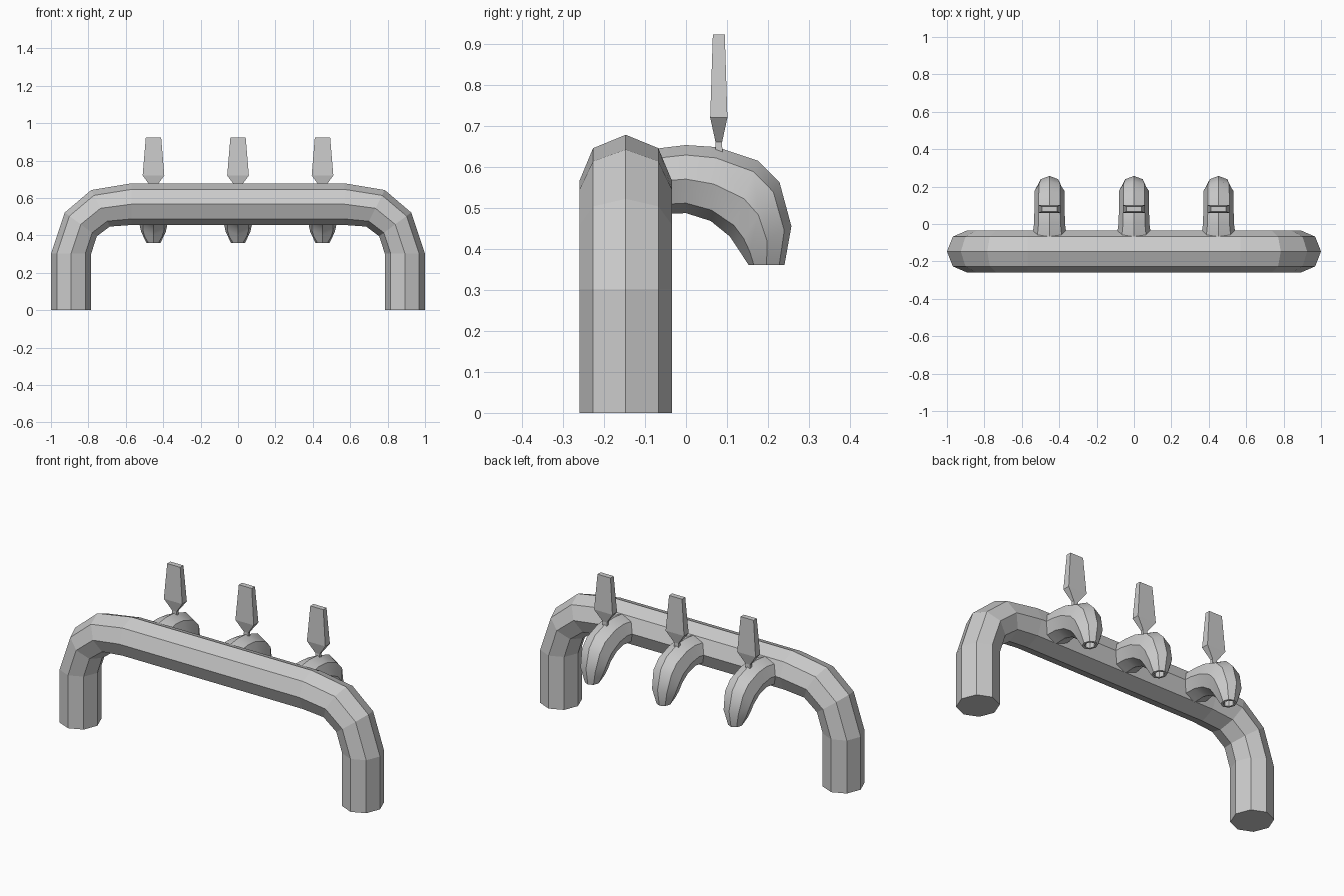
import bpy, bmesh, math
from mathutils import Vector

if "Cube" in bpy.data.objects:
    bpy.data.objects.remove(bpy.data.objects["Cube"])


def loft(name, rings, cap_start=True, cap_end=True, smooth=False):
    """Skin a list of equal-length vertex rings into one object."""
    bm = bmesh.new()
    rows = [[bm.verts.new(p) for p in ring] for ring in rings]
    n = len(rows[0])
    for a, b in zip(rows, rows[1:]):
        for i in range(n):
            j = (i + 1) % n
            bm.faces.new((a[i], a[j], b[j], b[i]))
    if cap_start:
        bm.faces.new(rows[0])
    if cap_end:
        bm.faces.new(rows[-1])
    bmesh.ops.recalc_face_normals(bm, faces=bm.faces[:])
    mesh = bpy.data.meshes.new(name)
    bm.to_mesh(mesh)
    bm.free()
    obj = bpy.data.objects.new(name, mesh)
    bpy.context.collection.objects.link(obj)
    if smooth:
        bpy.ops.object.select_all(action='DESELECT')
        obj.select_set(True)
        bpy.context.view_layer.objects.active = obj
        bpy.ops.object.shade_smooth_by_angle(angle=math.radians(30))
    return obj


def octagon(p, q, side):
    """Eight-sided ring between opposite points p and q, with a sideways radius vector."""
    p, q, side = Vector(p), Vector(q), Vector(side)
    c, h = (p + q) / 2, (p - q) / 2
    return [c + h * math.cos(k * math.pi / 4) + side * math.sin(k * math.pi / 4)
            for k in range(8)]


# Bent main pipe: (outer x, outer z, inner x, inner z) for one half, mirrored
half = [(1.0, 0.0, 0.785, 0.0), (1.0, 0.302, 0.785, 0.302),
        (0.926, 0.522, 0.755, 0.395), (0.785, 0.642, 0.685, 0.447),
        (0.57, 0.678, 0.57, 0.455)]
stations = [(-a, b, -c, d) for a, b, c, d in half] + half[::-1]
loft("main_pipe", [octagon((a, -0.147, b), (c, -0.147, d), (0, 0.1125, 0))
                   for a, b, c, d in stations])

# Spout side profile: (outer y, outer z, inner y, inner z, half width)
spout = [(-0.10, 0.640, -0.10, 0.485, 0.097), (-0.05, 0.647, -0.05, 0.485, 0.090),
         (0.0, 0.653, 0.0, 0.487, 0.083), (0.075, 0.648, 0.06, 0.468, 0.081),
         (0.175, 0.615, 0.107, 0.43, 0.081), (0.228, 0.562, 0.125, 0.403, 0.080),
         (0.257, 0.455, 0.138, 0.383, 0.066), (0.24, 0.36, 0.153, 0.36, 0.038),
         # rim and recessed mouth
         (0.226, 0.36, 0.167, 0.36, 0.026), (0.226, 0.40, 0.167, 0.40, 0.026)]

# Tap handle: (z, half width x, half depth y)
handle = [(0.625, 0.014, 0.009), (0.66, 0.014, 0.008),
          (0.72, 0.058, 0.021), (0.923, 0.041, 0.0145)]

for label, x in (("left", -0.452), ("middle", 0.0), ("right", 0.452)):
    loft(f"spout_{label}", [octagon((x, a, b), (x, c, d), (w, 0, 0))
                            for a, b, c, d, w in spout], smooth=True)
    loft(f"handle_{label}", [[(x + sx * w, 0.08 + sy * d, z)
                              for sx, sy in ((-1, -1), (1, -1), (1, 1), (-1, 1))]
                             for z, w, d in handle])
